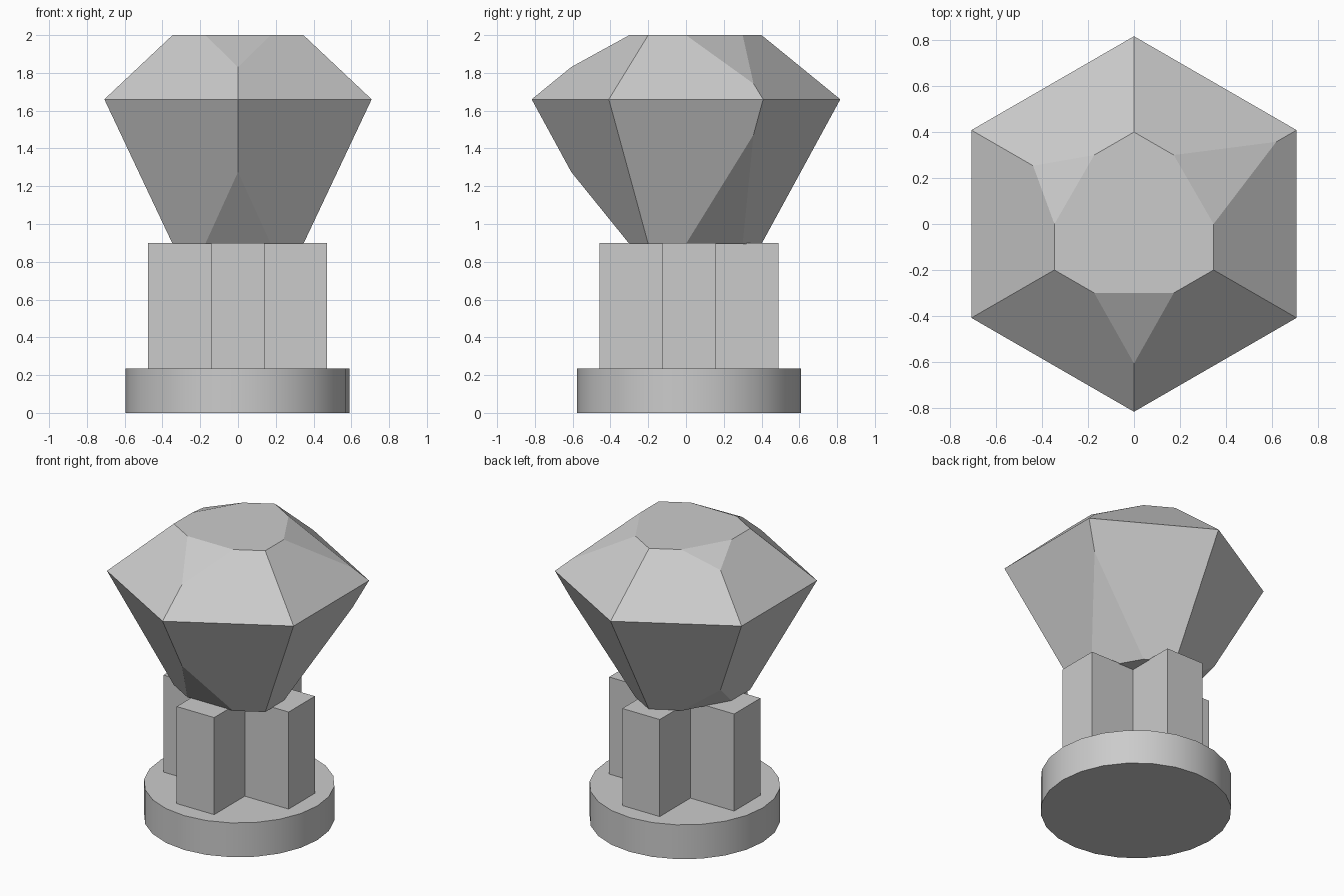
import bpy
import bmesh
from math import cos, sin, radians
from mathutils import Vector

cube = bpy.data.objects.get("Cube")
if cube:
    bpy.data.objects.remove(cube, do_unlink=True)

grey = bpy.data.materials.new("plain grey")
grey.use_nodes = True
GREY = (0.6, 0.6, 0.6, 1)
grey.diffuse_color = GREY
grey.node_tree.nodes["Principled BSDF"].inputs["Base Color"].default_value = GREY

CENTRE = Vector((-0.002, 0.016, 0))


def finish(bm, name):
    bmesh.ops.recalc_face_normals(bm, faces=bm.faces)
    mesh = bpy.data.meshes.new(name)
    bm.to_mesh(mesh)
    bm.free()
    obj = bpy.data.objects.new(name, mesh)
    bpy.context.collection.objects.link(obj)
    mesh.materials.append(grey)
    return obj


# Round base
bpy.ops.mesh.primitive_cylinder_add(vertices=24, radius=0.593, depth=0.235,
                                    location=CENTRE + Vector((0, 0, 0.1175)))
base = bpy.context.object
base.name = "round_base"
base.data.materials.append(grey)
bpy.ops.object.shade_smooth_by_angle(angle=radians(30))

# Cross-shaped pedestal: one arm corner profile turned four times
ARM, HALF = 0.474, 0.142
bm = bmesh.new()
ring = []
for quarter in range(4):
    c, s = cos(radians(90 * quarter)), sin(radians(90 * quarter))
    for x, y in ((ARM, -HALF), (ARM, HALF), (HALF, HALF)):
        ring.append(bm.verts.new(CENTRE + Vector((x * c - y * s, x * s + y * c, 0.235))))
floor = bm.faces.new(ring)
top = bmesh.ops.extrude_face_region(bm, geom=[floor], use_keep_orig=True)["geom"]
bmesh.ops.translate(bm, vec=(0, 0, 0.665),
                    verts=[v for v in top if isinstance(v, bmesh.types.BMVert)])
finish(bm, "cross_pedestal")

# Six-sided gem; alternate corners are sliced to the given radius
GIRDLE_Z, GIRDLE_R, TABLE_R = 1.66, 0.817, 0.4
SLICE = {30: 0.715, 150: 0.507, 270: 0.607}


def corner(angle, radius, z):
    return Vector((radius * cos(radians(angle)), radius * sin(radians(angle)), z))


bm = bmesh.new()
angles = range(30, 390, 60)
girdle = {a: bm.verts.new(corner(a, GIRDLE_R, GIRDLE_Z)) for a in angles}
for table_z in (2.0, 0.895):
    tip, mid = {}, {}
    for a in angles:
        r = SLICE.get(a, TABLE_R)
        z = table_z + (GIRDLE_Z - table_z) * (r - TABLE_R) / (GIRDLE_R - TABLE_R)
        tip[a] = bm.verts.new(corner(a, r, z))
        mid[a] = bm.verts.new(corner(a + 30, TABLE_R * cos(radians(30)), table_z))
    outline = []
    for a in angles:
        b = (a + 60) % 360
        bm.faces.new((girdle[a], girdle[b], tip[b], mid[a], tip[a]))
        if a in SLICE:
            bm.faces.new((mid[(a - 60) % 360], tip[a], mid[a]))
        else:
            outline.append(tip[a])
        outline.append(mid[a])
    bm.faces.new(outline)
finish(bm, "faceted_gem")
